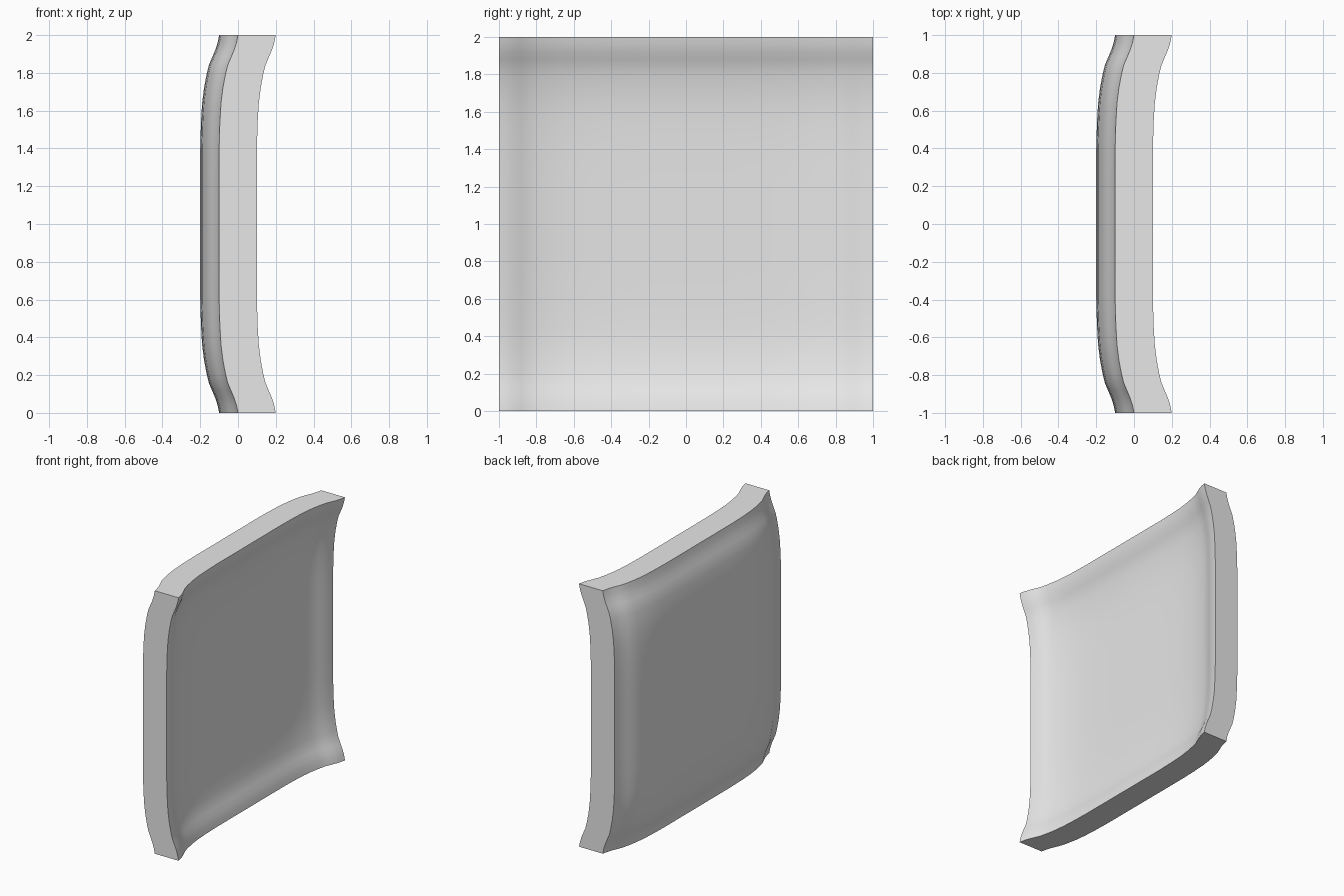
import bpy
import bmesh
from mathutils import Vector

# Remove the default cube
default = bpy.data.objects.get("Cube")
if default:
    bpy.data.objects.remove(default, do_unlink=True)

THICKNESS = 0.2

# Edge moulding: (distance in from the rim, depth of the dish)
RIM_PROFILE = [(0, 0), (0.04, 0.008), (0.08, 0.021), (0.12, 0.038),
               (0.16, 0.055), (0.21, 0.067), (0.28, 0.08), (0.36, 0.09),
               (0.46, 0.096), (0.6, 0.1), (0.8, 0.1), (1, 0.1)]

# The moulding mirrored about the middle: (position, depth) from -1 to 1
section = [(d - 1, h) for d, h in RIM_PROFILE]
section += [(-p, h) for p, h in reversed(section[:-1])]

# Plain grey material
grey = bpy.data.materials.new("plain grey")
grey.use_nodes = True
color = (0.8, 0.8, 0.8, 1)
grey.diffuse_color = color
grey.node_tree.nodes["Principled BSDF"].inputs["Base Color"].default_value = color

# Dished sheet: the depths of both directions add up
bm = bmesh.new()
rows = [[bm.verts.new((-hy - hz, y, z + 1)) for y, hy in section]
        for z, hz in section]
for low, high in zip(rows, rows[1:]):
    for i in range(len(section) - 1):
        bm.faces.new((low[i], low[i + 1], high[i + 1], high[i]))

# Second skin and rim walls, straight along x
sheet = list(bm.faces)
result = bmesh.ops.extrude_face_region(bm, geom=sheet, use_keep_orig=True)
front_verts = [v for v in result["geom"] if isinstance(v, bmesh.types.BMVert)]
bmesh.ops.translate(bm, verts=front_verts, vec=Vector((THICKNESS, 0, 0)))
bmesh.ops.recalc_face_normals(bm, faces=bm.faces)

mesh = bpy.data.meshes.new("dished_panel")
bm.to_mesh(mesh)
bm.free()
mesh.materials.append(grey)
panel = bpy.data.objects.new("dished_panel", mesh)
bpy.context.collection.objects.link(panel)

# Smooth faces, sharp rim
bpy.ops.object.select_all(action="DESELECT")
panel.select_set(True)
bpy.context.view_layer.objects.active = panel
bpy.ops.object.shade_smooth_by_angle(angle=0.6)
